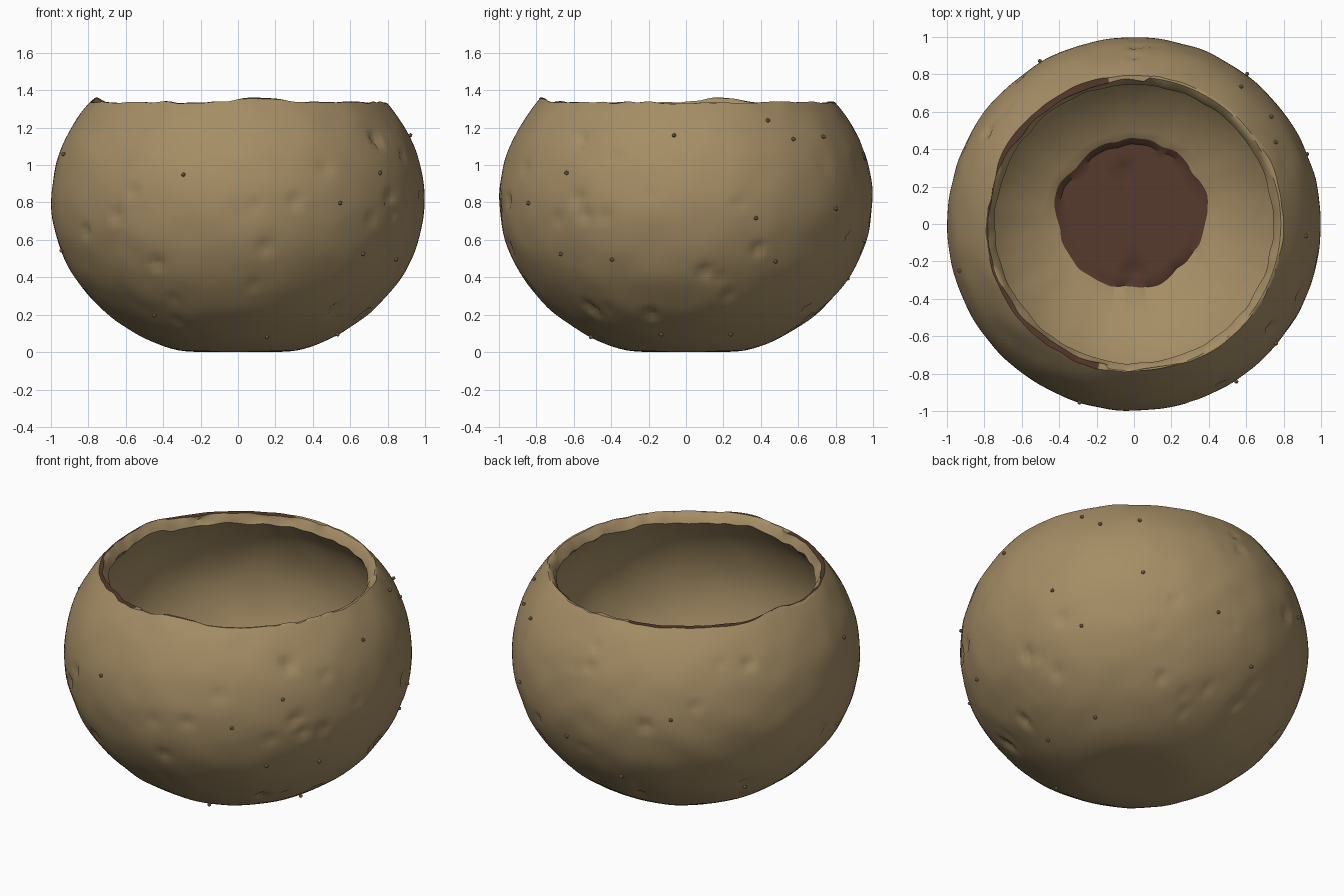
import bpy, bmesh, math, random
from mathutils import Vector, noise

if "Cube" in bpy.data.objects:
    bpy.data.objects.remove(bpy.data.objects["Cube"])

random.seed(4)
SEG = 180
CZ, RZ = 0.82, 0.86          # body ellipsoid: centre height and vertical radius (1 across)
RI, RZI = 0.93, 0.79         # hollow ellipsoid


def material(name, rgb):
    m = bpy.data.materials.new(name)
    m.diffuse_color = (*rgb, 1)
    m.use_nodes = True
    m.node_tree.nodes["Principled BSDF"].inputs["Base Color"].default_value = m.diffuse_color
    return m


clay = material("tan clay", (0.38, 0.27, 0.132))
dark = material("dark brown", (0.092, 0.041, 0.026))


def finish(bm, name, mats, angle=40):
    bmesh.ops.recalc_face_normals(bm, faces=bm.faces[:])
    me = bpy.data.meshes.new(name)
    bm.to_mesh(me)
    bm.free()
    ob = bpy.data.objects.new(name, me)
    bpy.context.collection.objects.link(ob)
    for m in mats:
        me.materials.append(m)
    bpy.context.view_layer.objects.active = ob
    ob.select_set(True)
    bpy.ops.object.shade_smooth_by_angle(angle=math.radians(angle))
    ob.select_set(False)
    return ob


def radius(z, r=1.0, rz=RZ):
    return r * math.sqrt(max(0.0, 1 - ((z - CZ) / rz) ** 2))


def wobble(a, freq, seed):
    return noise.noise(Vector((math.cos(a) * freq, math.sin(a) * freq, seed)))


def bump(a, centre, width):
    d = (a - math.radians(centre) + math.pi) % (2 * math.pi) - math.pi
    return math.exp(-(d / math.radians(width)) ** 2)


def rim_height(a):
    return (1.34 + 0.012 * wobble(a, 4, 2.3) + 0.008 * wobble(a, 9, 7.1)
            + 0.025 * (bump(a, 277, 9) + bump(a, 165, 7)))


def on_body(deg, z):
    a = math.radians(deg)
    r = radius(z)
    return Vector((r * math.cos(a), r * math.sin(a), z))


# Small pits scattered over the outside
dents = [(on_body(random.uniform(0, 360), random.uniform(0.12, 1.2)),
          random.uniform(0.03, 0.05), random.uniform(0.01, 0.03)) for _ in range(50)]


def weather(p):
    n = Vector((p.x, p.y, (p.z - CZ) / RZ ** 2)).normalized()
    push = 0.006 * noise.noise(p * 6) - 0.002
    for c, w, depth in dents:
        d = (p - c).length
        if d < w:
            push -= depth * (1 - d / w)
    q = p + n * push * min(1, max(0, p.z / 0.1))
    # soft flattening onto the ground
    q.z = 0.5 * (q.z + math.sqrt(q.z ** 2 + 0.0004)) - 0.003
    q.z = max(q.z, 0)
    return q


# Bowl: closed rings from the base, up the outside, over the rim and down to the floor
bm = bmesh.new()
angles = [2 * math.pi * i / SEG for i in range(SEG)]
rings = []


def ring(fn):
    rings.append([bm.verts.new(fn(a)) for a in angles])


def polar(r, a, z):
    return Vector((r * math.cos(a), r * math.sin(a), z))


def outside(a, t):
    z = -0.03 + t * (rim_height(a) + 0.03)
    return weather(polar(radius(z), a, z))


OUT, INN = 60, 30
for k in range(OUT + 1):
    t = (1 - math.cos(math.pi * 0.85 * k / OUT)) / (1 - math.cos(math.pi * 0.85))
    ring(lambda a: outside(a, t))


# Rim: a broken dark edge on the left, then a lumpy lip
def crack(a):
    if 85 < math.degrees(a) < 260:
        return 0.03 * max(0.25, 0.7 + wobble(a, 5, 3.7))
    return 0.01


ring(lambda a: polar(0.795 - crack(a), a, rim_height(a) - 0.004))
rim_start = len(rings) - 2
ring(lambda a: polar(0.762 + 0.01 * wobble(a, 6, 5), a, rim_height(a) - 0.025 + 0.012 * wobble(a, 8, 1)))
ring(lambda a: polar(0.745 + 0.01 * wobble(a, 7, 9), a, rim_height(a) - 0.06 + 0.015 * wobble(a, 7, 4)))

# Inside wall
for k in range(1, INN):
    z = 1.25 - 1.1 * math.sin(math.pi / 2 * k / INN)
    ring(lambda a: polar(radius(z, RI, RZI) + 0.006 * wobble(a, 5, z * 4), a, z))


# Floor: uneven dark patch whose edge lies on the hollow
def patch(a, s):
    r = s * (0.4 + 0.03 * wobble(a, 2.2, 6) + 0.012 * wobble(a, 5, 8))
    p = polar(r, a, 0) + Vector((-0.015, 0.055, 0))
    hollow = CZ - RZI * math.sqrt(1 - (p.xy.length / RI) ** 2)
    p.z = hollow if s == 1 else 0.098
    for c in ((0, -0.26), (-0.05, 0.27)):
        p.z -= 0.02 * max(0, 1 - (p.xy - Vector(c)).length / 0.08)
    return p


floor_start = len(rings)
for s in (1, 0.92, 0.84, 0.76, 0.68, 0.6, 0.4, 0.2):
    ring(lambda a: patch(a, s))

for k in range(len(rings) - 1):
    for i in range(SEG):
        j = (i + 1) % SEG
        f = bm.faces.new((rings[k][i], rings[k][j], rings[k + 1][j], rings[k + 1][i]))
        torn = 98 < math.degrees(angles[i]) < 256
        f.material_index = int(k >= floor_start or (k == rim_start and torn))
bm.faces.new(rings[0])
bm.faces.new(rings[-1]).material_index = 1
finish(bm, "bowl", [clay, dark])

# Tiny nubs on the outside: (angle in degrees, height)
nubs = [(253, 0.95), (303, 0.80), (315, 0.53), (320, 0.96), (335, 0.50), (287, 0.09),
        (356, 1.16), (30, 1.24), (38, 1.14), (52, 1.15), (22, 0.72), (31, 0.49),
        (346, 0.10), (26, 0.10), (53, 0.77), (195, 1.06), (190, 0.55), (100, 0.40),
        (120, 0.85), (80, 0.60), (150, 0.30), (230, 0.20)]
bm = bmesh.new()
for deg, z in nubs:
    p = weather(on_body(deg, z))
    out = Vector((p.x, p.y, (p.z - CZ) / RZ ** 2)).normalized()
    new = bmesh.ops.create_icosphere(bm, subdivisions=1, radius=0.012)["verts"]
    bmesh.ops.translate(bm, verts=new, vec=p + out * 0.008)
finish(bm, "nubs", [clay])
